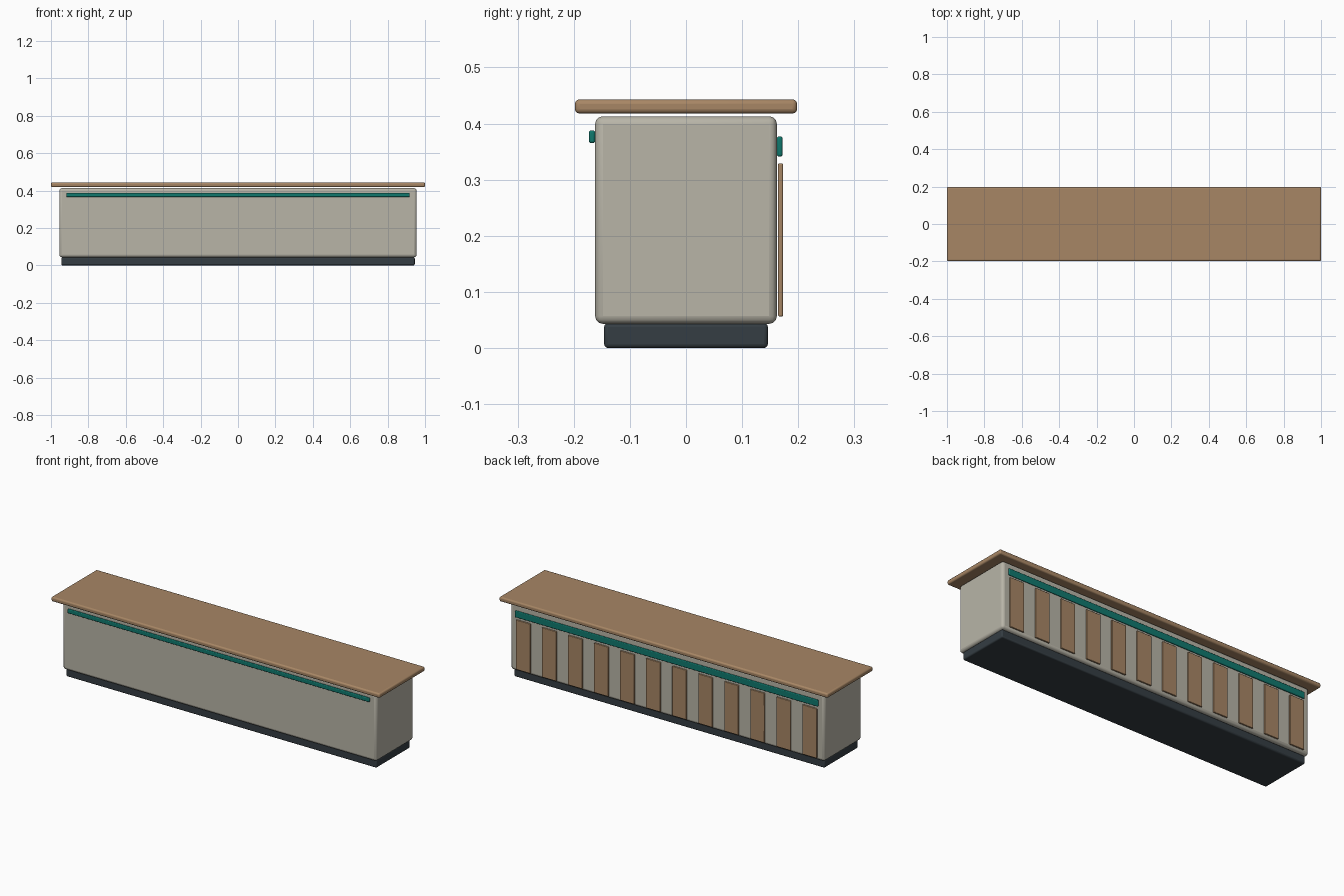
import bpy
from math import radians

cube = bpy.data.objects.get("Cube")
if cube:
    bpy.data.objects.remove(cube, do_unlink=True)


def material(name, color):
    mat = bpy.data.materials.new(name)
    mat.use_nodes = True
    rgba = (*color, 1)
    mat.diffuse_color = rgba
    mat.node_tree.nodes["Principled BSDF"].inputs["Base Color"].default_value = rgba
    return mat


wood = material("warm wood", (0.39, 0.24, 0.13))
cream = material("warm grey", (0.48, 0.46, 0.39))
dark = material("dark slate", (0.035, 0.047, 0.056))
teal = material("teal", (0.005, 0.19, 0.155))


def box(name, low, high, mat, bevel):
    """Rounded box spanning two opposite corners."""
    bpy.ops.mesh.primitive_cube_add(
        size=1, location=[(a + b) / 2 for a, b in zip(low, high)])
    obj = bpy.context.object
    obj.name = name
    obj.scale = [b - a for a, b in zip(low, high)]
    bpy.ops.object.transform_apply(location=False, rotation=False, scale=True)
    obj.data.materials.append(mat)
    mod = obj.modifiers.new("rounded edges", "BEVEL")
    mod.width = bevel
    mod.segments = 3
    bpy.ops.object.shade_smooth_by_angle(angle=radians(40))
    return obj


# Plinth, cabinet and overhanging top
box("plinth", (-0.945, -0.146, 0), (0.945, 0.146, 0.044), dark, 0.007)
box("counter_body", (-0.955, -0.162, 0.043), (0.955, 0.162, 0.413), cream, 0.014)
box("countertop", (-1, -0.198, 0.418), (1, 0.198, 0.443), wood, 0.008)

# Accent rails
box("front_rail", (-0.918, -0.173, 0.365), (0.918, -0.162, 0.388), teal, 0.004)
box("back_rail", (-0.922, 0.162, 0.341), (0.922, 0.172, 0.377), teal, 0.004)

# Row of slats on the back
count, reach, half_width = 12, 0.872, 0.0435
for i in range(count):
    x = -reach + 2 * reach * i / (count - 1)
    box(f"back_slat_{i + 1}", (x - half_width, 0.164, 0.056),
        (x + half_width, 0.173, 0.329), wood, 0.003)
